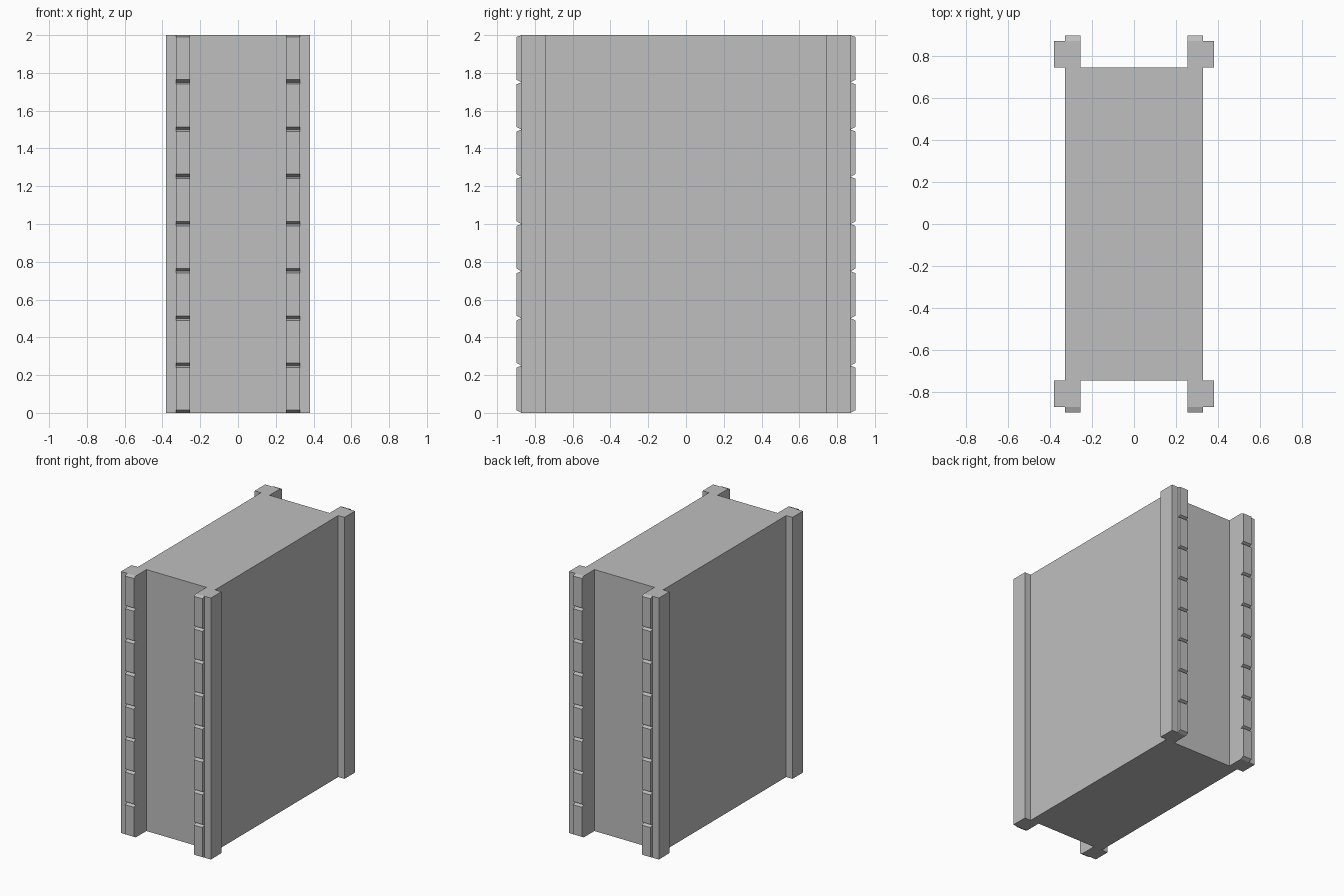
import bpy
import bmesh

cube = bpy.data.objects.get("Cube")
if cube:
    bpy.data.objects.remove(cube, do_unlink=True)

HEIGHT = 2.0
BODY_X, BODY_Y = 0.327, 0.744      # half width and half depth of the wall
POST_IN, POST_OUT = 0.254, 0.38    # corner post, across
POST_Y, TOOTH_Y = 0.871, 0.897     # post face and tooth face
TEETH = 8

grey = bpy.data.materials.new("light grey")
grey.use_nodes = True
colour = (0.52, 0.52, 0.52, 1)
grey.diffuse_color = colour
grey.node_tree.nodes["Principled BSDF"].inputs["Base Color"].default_value = colour


def extrude_profile(name, points, offset):
    """Fill a closed outline and extrude it along the offset vector."""
    bm = bmesh.new()
    face = bm.faces.new([bm.verts.new(p) for p in points])
    result = bmesh.ops.extrude_face_region(bm, geom=[face], use_keep_orig=True)
    moved = [v for v in result["geom"] if isinstance(v, bmesh.types.BMVert)]
    bmesh.ops.translate(bm, verts=moved, vec=offset)
    bmesh.ops.recalc_face_normals(bm, faces=bm.faces)
    mesh = bpy.data.meshes.new(name)
    bm.to_mesh(mesh)
    bm.free()
    mesh.materials.append(grey)
    obj = bpy.data.objects.new(name, mesh)
    bpy.context.collection.objects.link(obj)
    return obj


# Wall with its four corner posts, as one footprint
quarter = [(BODY_X, BODY_Y), (POST_OUT, BODY_Y), (POST_OUT, POST_Y),
           (POST_IN, POST_Y), (POST_IN, BODY_Y)]
half = quarter + [(-x, y) for x, y in reversed(quarter)]
footprint = half + [(-x, -y) for x, y in half]
extrude_profile("wall_body", [(x, y, 0) for x, y in footprint], (0, 0, HEIGHT))

# Bevelled teeth up the outer face of each post
step = HEIGHT / TEETH
for side, side_name in ((1, "left"), (-1, "right")):
    for end, end_name in ((-1, "front"), (1, "back")):
        outline = [(POST_Y, 0)]
        for i in range(TEETH):
            z = i * step
            outline += [(TOOTH_Y, z + 0.014), (TOOTH_Y, z + step - 0.01),
                        (POST_Y, z + step)]
        extrude_profile(f"{end_name}_{side_name}_teeth",
                        [(side * POST_IN, end * y, z) for y, z in outline],
                        (side * (BODY_X - POST_IN), 0, 0))
